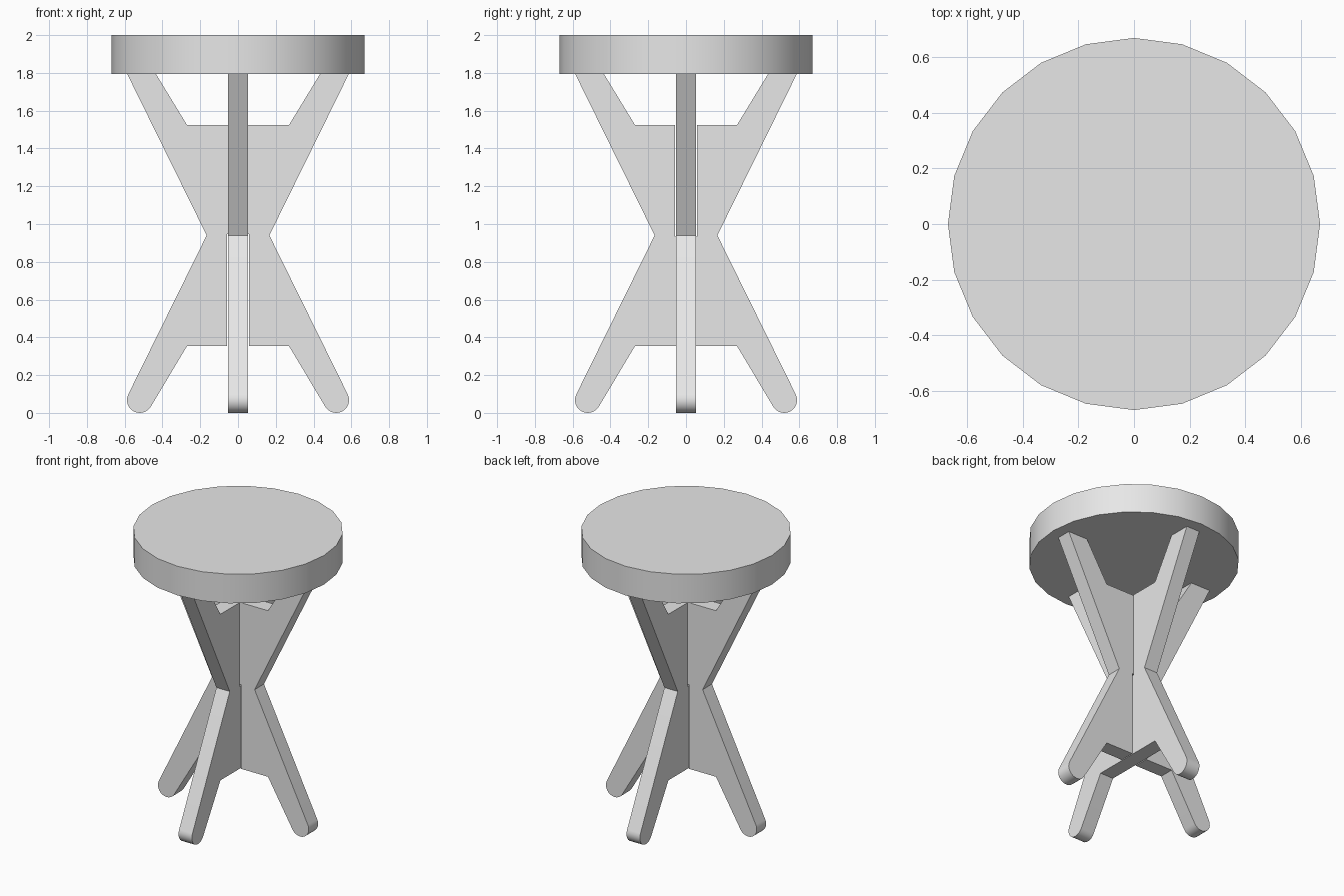
import bpy, bmesh
from math import cos, sin, radians, pi

cube = bpy.data.objects.get("Cube")
if cube:
    bpy.data.objects.remove(cube)

grey = bpy.data.materials.new("plain_grey")
grey.use_nodes = True
grey.diffuse_color = (0.8, 0.8, 0.8, 1)
grey.node_tree.nodes["Principled BSDF"].inputs["Base Color"].default_value = (0.8, 0.8, 0.8, 1)

SEAT_BOTTOM, SEAT_TOP, SEAT_RADIUS = 1.795, 2.0, 0.67
THICKNESS = 0.104
SLOT = 0.058          # half width of the halving joint
MIDDLE = 0.94


def finish(bm, name):
    bmesh.ops.recalc_face_normals(bm, faces=bm.faces)
    mesh = bpy.data.meshes.new(name)
    bm.to_mesh(mesh)
    bm.free()
    obj = bpy.data.objects.new(name, mesh)
    bpy.context.collection.objects.link(obj)
    mesh.materials.append(grey)
    bpy.ops.object.select_all(action="DESELECT")
    obj.select_set(True)
    bpy.context.view_layer.objects.active = obj
    bpy.ops.object.shade_smooth_by_angle(angle=radians(30))
    return obj


def leg_panel(name, slot_from_top, turn):
    """Crossed leg board with rounded feet and a slot half way through."""
    # right half outline, from the top web edge round to the bottom web edge
    half = [(0.27, 1.524), (0.435, SEAT_BOTTOM), (0.587, SEAT_BOTTOM), (0.166, MIDDLE)]
    start, end, steps = 26.2, -148.7, 12
    for i in range(steps + 1):
        a = radians(start + (end - start) * i / steps)
        half.append((0.52 + 0.068 * cos(a), 0.068 + 0.068 * sin(a)))
    half.append((0.27, 0.354))

    # the slot is part of the outline
    if slot_from_top:
        half = [(SLOT, MIDDLE - 0.006), (SLOT, 1.524)] + half
    else:
        half += [(SLOT, 0.354), (SLOT, MIDDLE + 0.006)]
    outline = half + [(-x, z) for x, z in reversed(half)]

    bm = bmesh.new()
    face = bm.faces.new([bm.verts.new((x, -THICKNESS / 2, z)) for x, z in outline])
    result = bmesh.ops.extrude_face_region(bm, geom=[face])
    moved = [v for v in result["geom"] if isinstance(v, bmesh.types.BMVert)]
    bmesh.ops.translate(bm, verts=moved, vec=(0, THICKNESS, 0))
    obj = finish(bm, name)
    obj.rotation_euler.z = turn
    return obj


# Round seat
bm = bmesh.new()
bmesh.ops.create_cone(bm, cap_ends=True, segments=24, radius1=SEAT_RADIUS,
                      radius2=SEAT_RADIUS, depth=SEAT_TOP - SEAT_BOTTOM)
bmesh.ops.translate(bm, verts=bm.verts, vec=(0, 0, (SEAT_TOP + SEAT_BOTTOM) / 2))
finish(bm, "seat")

# Two interlocking leg boards
leg_panel("leg_panel_across", False, 0)
leg_panel("leg_panel_front_to_back", True, pi / 2)
